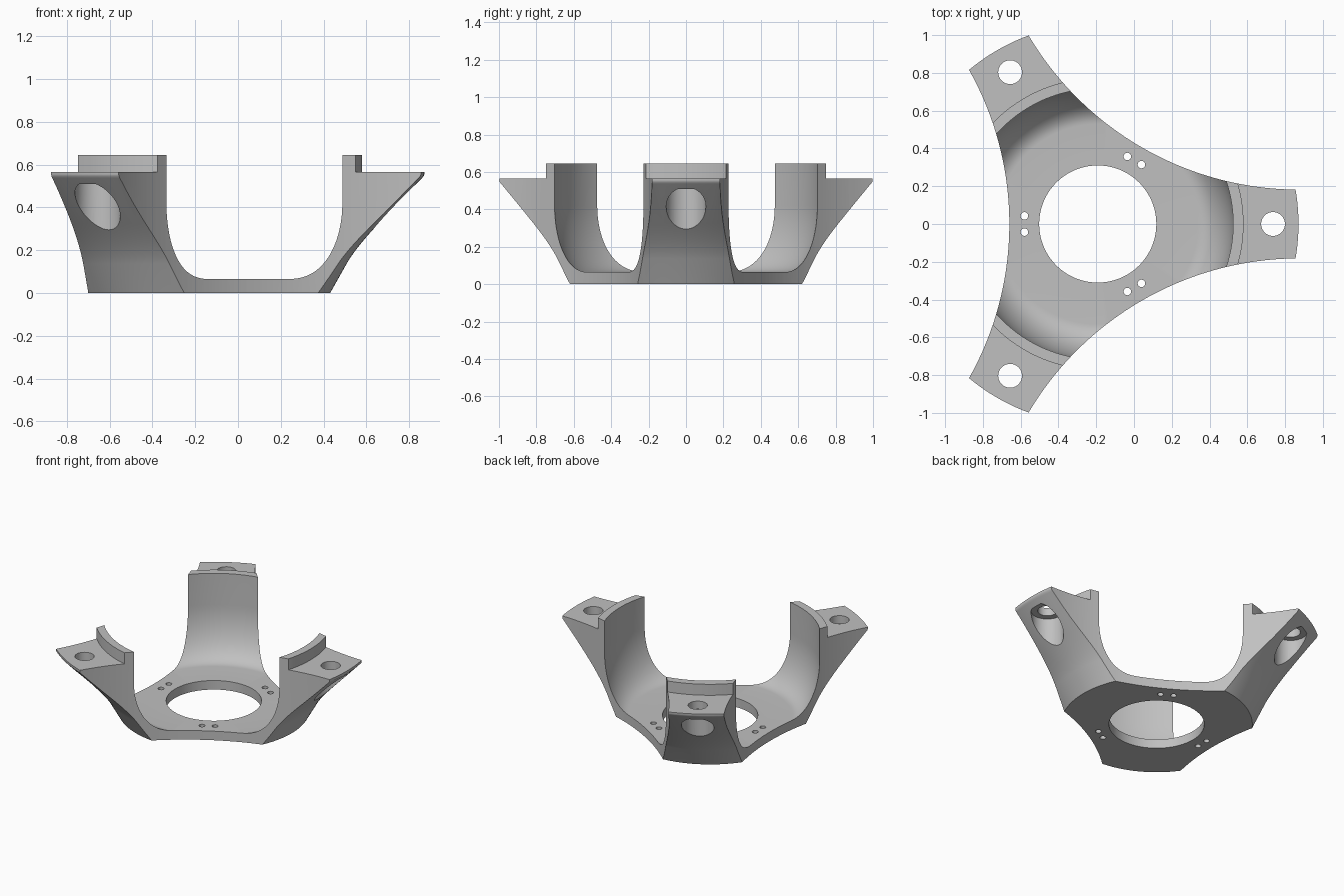
import bpy, bmesh
from math import sin, cos, pi, radians
from mathutils import Matrix, Vector

if "Cube" in bpy.data.objects:
    bpy.data.objects.remove(bpy.data.objects["Cube"])

CENTRE = Vector((-0.192, 0, 0))   # axis of the three-armed bracket

grey = bpy.data.materials.new("plain grey")
grey.use_nodes = True
colour = (0.53, 0.53, 0.53, 1)
grey.diffuse_color = colour
grey.node_tree.nodes["Principled BSDF"].inputs["Base Color"].default_value = colour


def lathe(bm, profile, segments, at=(0, 0)):
    """Revolve a closed (radius, z) profile around a vertical axis at a point."""
    rings = []
    for i in range(segments):
        a = 2 * pi * i / segments
        rings.append([bm.verts.new((at[0] + r * cos(a), at[1] + r * sin(a), z))
                      for r, z in profile])
    n = len(profile)
    for i, ring in enumerate(rings):
        nxt = rings[(i + 1) % segments]
        for j in range(n):
            k = (j + 1) % n
            if profile[j][0] == 0 and profile[k][0] == 0:
                continue
            bm.faces.new((ring[j], nxt[j], nxt[k], ring[k]))


def finish(bm, name):
    bmesh.ops.remove_doubles(bm, verts=bm.verts, dist=1e-5)
    bmesh.ops.dissolve_degenerate(bm, edges=bm.edges, dist=1e-6)
    bmesh.ops.recalc_face_normals(bm, faces=bm.faces)
    mesh = bpy.data.meshes.new(name)
    bm.to_mesh(mesh)
    bm.free()
    mesh.materials.append(grey)
    obj = bpy.data.objects.new(name, mesh)
    obj.location = CENTRE
    bpy.context.collection.objects.link(obj)
    return obj


def rod(radius, low, high):
    return [(0, low), (radius, low), (radius, high), (0, high)]


def cutter(name, profile, segments, points, first_angle):
    """Three-fold set of revolved cutters, placed at points in the arm's frame."""
    bm = bmesh.new()
    for i in range(3):
        turn = Matrix.Rotation(radians(first_angle + 120 * i), 3, 'Z')
        for p in points:
            q = turn @ Vector((p[0], p[1], 0))
            lathe(bm, profile, segments, (q.x, q.y))
    obj = finish(bm, name)
    obj.hide_render = True
    return obj


# Bowl cross-section: outer wall with a soft bend, lip, rim step, inner curve, floor
start, bend, end = Vector((0.70, 0.137)), Vector((0.744, 0.213)), Vector((0.85, 0.325))
outer = [(0.31, 0), (0.623, 0)]
for i in range(11):
    t = i / 10
    p = start * (1 - t) ** 2 + bend * 2 * t * (1 - t) + end * t * t
    outer.append((p.x, p.y))
lip = [(1.052, 0.537), (1.060, 0.546), (1.063, 0.554), (1.063, 0.566)]
rim = [(0.772, 0.566), (0.772, 0.645), (0.717, 0.645)]
inner = [(0.53 + 0.187 * cos(a), 0.42 - 0.355 * sin(a))
         for a in (pi / 2 * i / 18 for i in range(19))]
bm = bmesh.new()
lathe(bm, outer + lip + rim + inner + [(0.31, 0.065)], 180)
bracket = finish(bm, "three_arm_bracket")

# Large scoops between arms, counterbored arm holes, pairs of small floor holes
stepped = [(0, -0.2), (0.106, -0.2), (0.106, 0.508), (0.063, 0.508), (0.063, 0.8), (0, 0.8)]
cutters = [
    cutter("side_scoops", rod(1.667, -0.3, 0.9), 300, [(2.135, 0)], 60),
    cutter("arm_holes", stepped, 48, [(0.928, 0)], 0),
    cutter("floor_holes", rod(0.02, -0.1, 0.2), 20, [(0.388, 0.043), (0.388, -0.043)], 60),
]
bpy.context.view_layer.objects.active = bracket
for c in cutters:
    mod = bracket.modifiers.new(c.name, 'BOOLEAN')
    mod.operation = 'DIFFERENCE'
    mod.solver = 'EXACT'
    mod.object = c
    bpy.context.view_layer.update()
    bpy.ops.object.modifier_apply(modifier=mod.name)
for c in cutters:
    bpy.data.objects.remove(c)

# Smooth curved faces while keeping the machined edges crisp
bpy.ops.object.select_all(action='DESELECT')
bracket.select_set(True)
bpy.context.view_layer.objects.active = bracket
bpy.ops.object.shade_smooth_by_angle(angle=radians(25))
